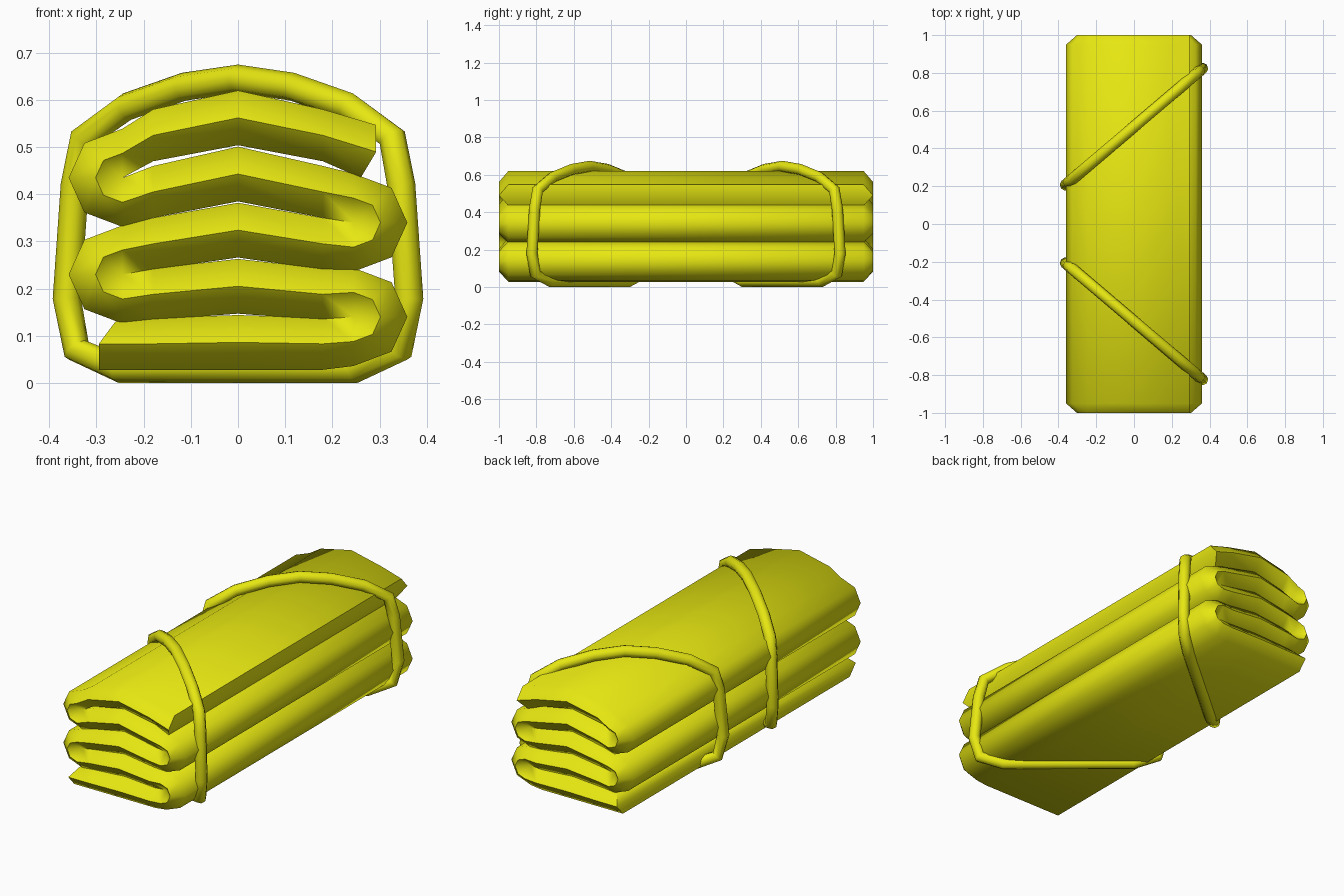
import bpy, bmesh
from math import sin, cos, radians

cube = bpy.data.objects.get("Cube")
if cube:
    bpy.data.objects.remove(cube, do_unlink=True)

# One yellow for everything
yellow = bpy.data.materials.new("bright_yellow")
yellow.use_nodes = True
yellow.diffuse_color = (0.8, 0.8, 0.006, 1)
yellow.node_tree.nodes["Principled BSDF"].inputs["Base Color"].default_value = (0.8, 0.8, 0.006, 1)


def smooth(ob, angle):
    bpy.ops.object.select_all(action='DESELECT')
    ob.select_set(True)
    bpy.context.view_layer.objects.active = ob
    bpy.ops.object.shade_smooth_by_angle(angle=radians(angle))


# Folded sheet: each row holds a middle point, a right-hand and a left-hand surface point
SIDE_Z = [0.083, 0.188, 0.295, 0.405, 0.525]
FOLD_Z = [0.14, 0.23, 0.34, 0.435]
rows = [((-0.295, 0.083), (-0.295, 0.028), (-0.26, 0.13))]
for i, side_z in enumerate(SIDE_Z):
    d = 1 if i % 2 == 0 else -1
    mid_z = 0.086 + 0.119 * i
    for x, z, t in ((-0.18 * d, side_z, 0.055), (0, mid_z, 0.058), (0.18 * d, side_z, 0.055)):
        rows.append(((x, z), (x, z - d * t), (x, z + d * t)))
    if i < len(FOLD_Z):
        # Half-round fold whose inside closes to its centre
        for a in (-90, -45, 0, 45, 90):
            cx, cz = 0.245 * d, FOLD_Z[i]
            dx, dz = 0.057 * d * cos(radians(a)), 0.052 * sin(radians(a))
            outer, inner = (cx + 2 * dx, cz + 2 * dz), (cx, cz)
            pair = (outer, inner) if d > 0 else (inner, outer)
            rows.append(((cx + dx, cz + dz),) + pair)
rows.append(((0.293, 0.49), (0.26, 0.435), (0.293, 0.547)))

bm = bmesh.new()
rings = []
for mid, a, b in rows:
    ring = [(mid, -1), (a, -0.95), (a, 0.95), (mid, 1), (b, 0.95), (b, -0.95)]
    rings.append([bm.verts.new((p[0], y, p[1])) for p, y in ring])
for r, s in zip(rings, rings[1:]):
    for k in range(6):
        n = (k + 1) % 6
        bm.faces.new((r[k], r[n], s[n], s[k]))
for r in (rings[0], rings[-1]):
    bm.faces.new((r[0], r[1], r[2], r[3]))
    bm.faces.new((r[0], r[3], r[4], r[5]))
bmesh.ops.remove_doubles(bm, verts=bm.verts, dist=0.0005)
bmesh.ops.recalc_face_normals(bm, faces=bm.faces)
mesh = bpy.data.meshes.new("folded_sheet")
bm.to_mesh(mesh)
bm.free()
sheet = bpy.data.objects.new("folded_sheet", mesh)
bpy.context.collection.objects.link(sheet)
mesh.materials.append(yellow)
smooth(sheet, 55)

# Two slanted tie cords, mirrored front to back
half = [(0.115, 0.628), (0.235, 0.586), (0.327, 0.52), (0.346, 0.42),
        (0.363, 0.18), (0.342, 0.07), (0.25, 0.03)]
loop = [(0, 0.645)] + half + [(-x, z) for x, z in reversed(half)]
for name, s in (("front_cord", -1), ("back_cord", 1)):
    curve = bpy.data.curves.new(name, 'CURVE')
    curve.dimensions = '3D'
    curve.bevel_depth = 0.03
    curve.bevel_resolution = 2
    spline = curve.splines.new('POLY')
    spline.points.add(len(loop) - 1)
    for p, (x, z) in zip(spline.points, loop):
        p.co = (x, s * (0.515 + 0.85 * x), z, 1)
    spline.use_cyclic_u = True
    curve.materials.append(yellow)
    cord = bpy.data.objects.new(name, curve)
    bpy.context.collection.objects.link(cord)
    bpy.ops.object.select_all(action='DESELECT')
    cord.select_set(True)
    bpy.context.view_layer.objects.active = cord
    bpy.ops.object.convert(target='MESH')
    smooth(bpy.context.object, 55)
